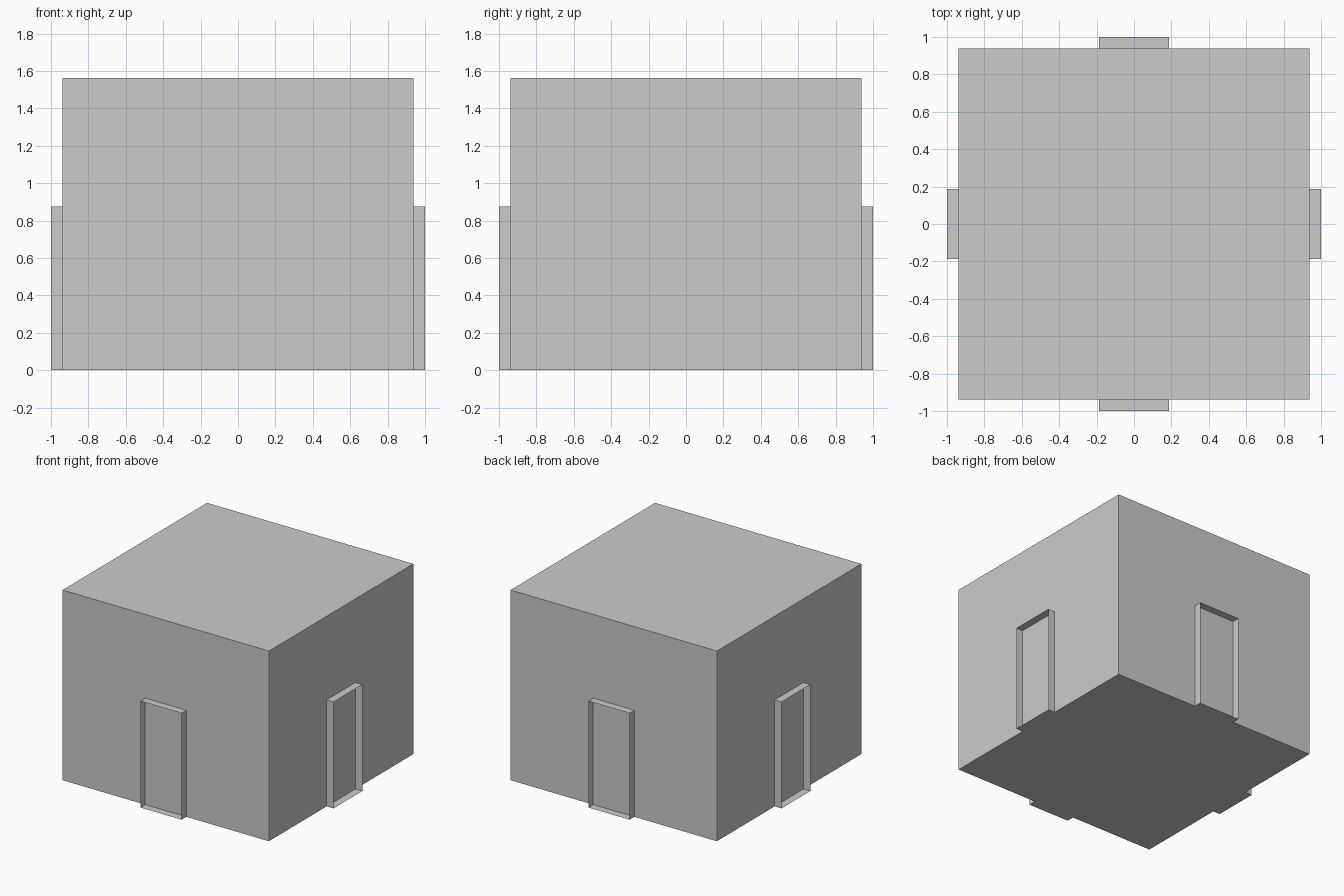
import bpy
import bmesh
from math import pi
from mathutils import Matrix

if "Cube" in bpy.data.objects:
    bpy.data.objects.remove(bpy.data.objects["Cube"])

HALF, HEIGHT = 0.9375, 1.5625      # room block
DOOR_HALF, DOOR_H = 0.1875, 0.875  # doorway opening
OUT = 1.0                          # outer edge of the doorways


def finish(bm, name):
    mesh = bpy.data.meshes.new(name)
    bm.to_mesh(mesh)
    bm.free()
    obj = bpy.data.objects.new(name, mesh)
    bpy.context.collection.objects.link(obj)
    return obj


# Room block
bm = bmesh.new()
bmesh.ops.create_cube(bm, size=1, matrix=Matrix.Translation((0, 0, HEIGHT / 2))
                      @ Matrix.Diagonal((2 * HALF, 2 * HALF, HEIGHT, 1)))
finish(bm, "room_block")


# Open-fronted door surround: paper-thin sill, jambs and lintel
def door_surround(name, angle):
    bm = bmesh.new()
    profile = [(-DOOR_HALF, 0), (DOOR_HALF, 0), (DOOR_HALF, DOOR_H), (-DOOR_HALF, DOOR_H)]
    inner = [bm.verts.new((x, -HALF, z)) for x, z in profile]
    outer = [bm.verts.new((x, -OUT, z)) for x, z in profile]
    for i in range(4):
        j = (i + 1) % 4
        bm.faces.new((inner[i], inner[j], outer[j], outer[i]))
    bmesh.ops.recalc_face_normals(bm, faces=bm.faces)
    bm.transform(Matrix.Rotation(angle, 4, 'Z'))
    finish(bm, name)


for i, side in enumerate(("front", "right", "back", "left")):
    door_surround(side + "_door_surround", i * pi / 2)
